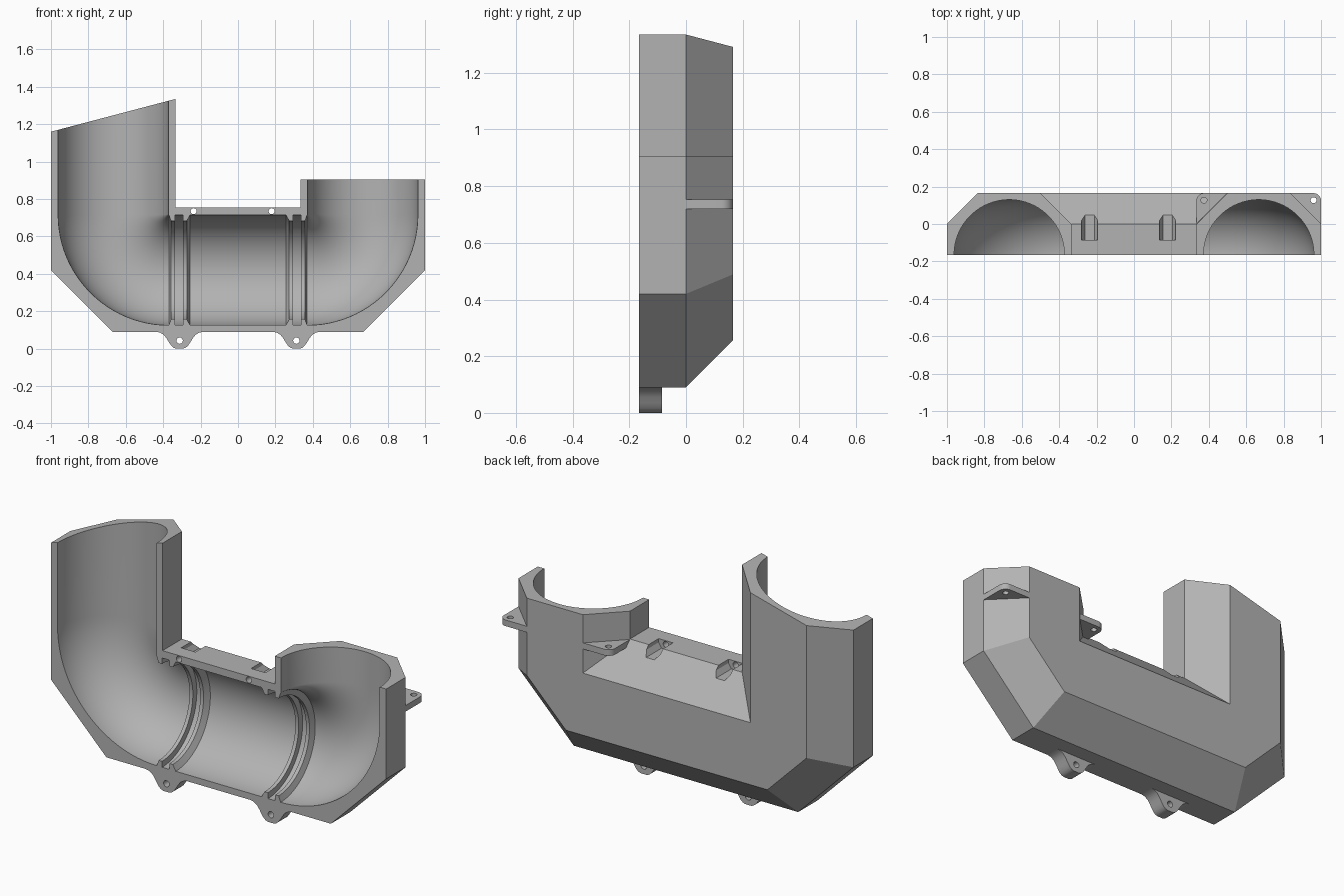
import bpy, bmesh
from math import sin, cos, pi
from mathutils import Vector

if "Cube" in bpy.data.objects:
    bpy.data.objects.remove(bpy.data.objects["Cube"], do_unlink=True)

grey = bpy.data.materials.new("plain grey")
grey.use_nodes = True
grey.diffuse_color = (0.45, 0.45, 0.45, 1)
grey.node_tree.nodes["Principled BSDF"].inputs["Base Color"].default_value = (0.45, 0.45, 0.45, 1)

FRONT, BACK = -0.165, 0.165
AXIS_X, AXIS_Z, BORE = 0.667, 0.42, 0.295


def loft(name, rings):
    """Closed solid through rings with equal point counts."""
    bm = bmesh.new()
    loops = [[bm.verts.new(p) for p in ring] for ring in rings]
    n = len(loops[0])
    for a, b in zip(loops, loops[1:]):
        for i in range(n):
            bm.faces.new((a[i], a[(i + 1) % n], b[(i + 1) % n], b[i]))
    bm.faces.new(loops[0])
    bm.faces.new(loops[-1])
    bmesh.ops.recalc_face_normals(bm, faces=bm.faces)
    mesh = bpy.data.meshes.new(name)
    bm.to_mesh(mesh)
    bm.free()
    mesh.materials.append(grey)
    obj = bpy.data.objects.new(name, mesh)
    bpy.context.collection.objects.link(obj)
    return obj


def prism_y(name, pts, lo, hi):
    return loft(name, [[(x, y, z) for x, z in pts] for y in (lo, hi)])


def prism_z(name, pts, lo, hi):
    return loft(name, [[(x, y, z) for x, y in pts] for z in (lo, hi)])


def circle(cx, cy, r, n=24):
    return [(cx + r * cos(2 * pi * i / n), cy + r * sin(2 * pi * i / n)) for i in range(n)]


def activate(obj):
    bpy.ops.object.select_all(action="DESELECT")
    obj.select_set(True)
    bpy.context.view_layer.objects.active = obj


def cut(obj, cutter):
    cutter.hide_render = True
    mod = obj.modifiers.new("cut", "BOOLEAN")
    mod.operation, mod.solver, mod.object = "DIFFERENCE", "EXACT", cutter
    activate(obj)
    bpy.ops.object.modifier_apply(modifier=mod.name)
    bpy.data.objects.remove(cutter, do_unlink=True)


def smooth(obj):
    activate(obj)
    bpy.ops.object.shade_smooth_by_angle(angle=pi / 7)


# Outer shell: U outline, straight to mid depth, then bevelled to the back
def outline(c):
    k = c * 0.414
    slant = lambda x: 1.16 + (x + 1) * 0.263
    xo, xi = 1 - c, 0.335 + c
    return [(-xo, slant(-xo)), (-xo, 0.42 + k), (-0.67 + k, 0.09 + c), (0.67 - k, 0.09 + c),
            (xo, 0.42 + k), (xo, 0.905), (xi, 0.905), (xi, 0.755 - c),
            (-xi, 0.755 - c), (-xi, slant(-xi))]


body = loft("pipe_shell", [[(x, y, z) for x, z in outline(c)]
                           for y, c in ((FRONT, 0), (0, 0), (BACK, 0.165))])

# Bore: circles swept down one arm, round the elbow, across and up again
half = [(Vector((-AXIS_X, 0, 1.6)), Vector((1, 0, 0)), BORE)]
STEPS, BEND = 24, 0.297
for i in range(STEPS + 1):
    a = pi / 2 * i / STEPS
    out = Vector((-cos(a), 0, -sin(a)))
    half.append((Vector((BEND - AXIS_X, 0, AXIS_Z + BEND)) + out * BEND, -out, BORE))
# Two retaining ribs with a seal groove between them
RIB = 0.263
for x, r in ((-0.358, RIB), (-0.338, RIB), (-0.337, BORE), (-0.295, BORE),
             (-0.294, RIB), (-0.274, RIB), (-0.256, BORE)):
    half.append((Vector((x, 0, AXIS_Z)), Vector((0, 0, 1)), r))
flip = lambda v: Vector((-v.x, v.y, v.z))
path = half + [(flip(c), flip(u), r) for c, u, r in reversed(half)]
SEG = 72
rings = []
for centre, side, r in path:
    centre = centre + Vector((0, FRONT, 0))
    angles = [2 * pi * (i + 0.5) / SEG for i in range(SEG)]
    rings.append([centre + side * r * cos(a) + Vector((0, r * sin(a), 0)) for a in angles])
cut(body, loft("bore_cutter", rings))

# Nut pockets and screw holes along the top edge
for x in (-0.237, 0.18):
    pocket = [(x - 0.0425, 0.85), (x - 0.0425, 0.735), (x - 0.025, 0.708),
              (x + 0.025, 0.708), (x + 0.0425, 0.735), (x + 0.0425, 0.85)]
    cut(body, prism_y("pocket_cutter", pocket, -0.085, 0.12))
    cut(body, prism_y("screw_cutter", circle(x, 0.735, 0.016), -0.3, -0.06))
smooth(body)

# Flared screw tabs under the base
side_pts = [(0.125, 0.09), (0.105, 0.086), (0.085, 0.074), (0.07, 0.055), (0.058, 0.035),
            (0.045, 0.016), (0.032, 0.005), (0.018, 0)]
for name, x in (("right_bottom_tab", -0.312), ("left_bottom_tab", 0.312)):
    pts = [(x - d, z) for d, z in side_pts] + [(x + d, z) for d, z in reversed(side_pts)]
    tab = prism_y(name, pts, FRONT, -0.085)
    cut(tab, prism_y("hole_cutter", circle(x, 0.043, 0.017), -0.3, 0.1))
    smooth(tab)

# Rounded mounting ears filling the bevels of the short arm
R = 0.04
for name, s in (("outer_ear", 1), ("inner_ear", -1)):
    place = lambda d: AXIS_X + s * d
    pts = [(place(0.333), 0)]
    for i in range(9):
        a = pi / 2 * i / 8
        pts.append((place(0.333 - R + R * cos(a)), BACK - R + R * sin(a)))
    pts.append((place(0.168), BACK))
    ear = prism_z(name, pts, 0.72, 0.753)
    cut(ear, prism_z("hole_cutter", circle(place(0.293), 0.127, 0.016), 0.6, 0.9))
    smooth(ear)
